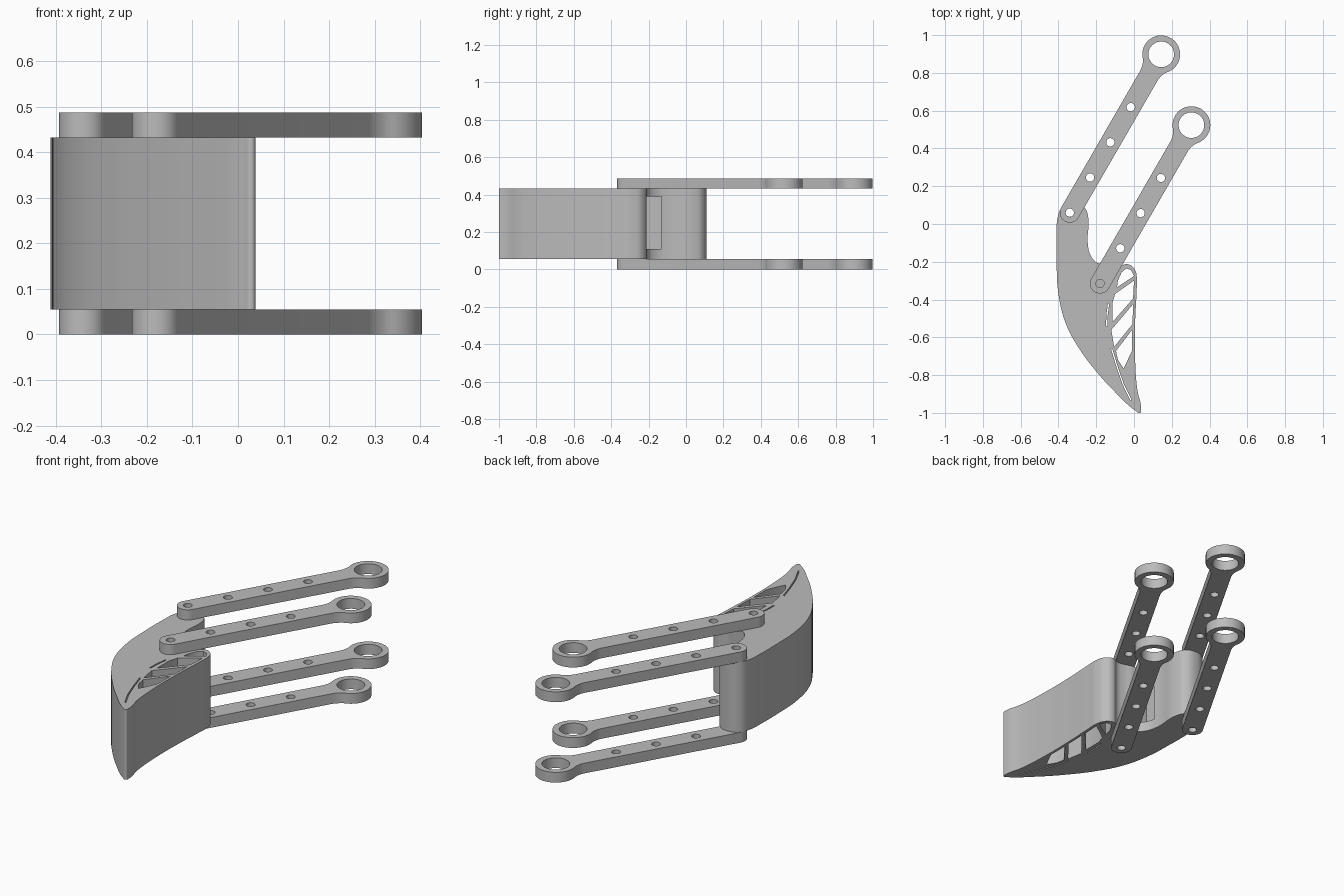
import bpy, bmesh
from math import pi, sin, cos, radians
from mathutils import Matrix

cube = bpy.data.objects.get("Cube")
if cube:
    bpy.data.objects.remove(cube, do_unlink=True)

grey = bpy.data.materials.new("plain grey")
grey.use_nodes = True
grey.diffuse_color = (0.5, 0.5, 0.5, 1)
grey.node_tree.nodes["Principled BSDF"].inputs["Base Color"].default_value = (0.5, 0.5, 0.5, 1)


def arc(cx, cy, r, a0, a1, n):
    return [(cx + r * cos(radians(a0 + (a1 - a0) * i / n)),
             cy + r * sin(radians(a0 + (a1 - a0) * i / n))) for i in range(n + 1)]


def circle(cx, cy, r, n=32):
    return arc(cx, cy, r, 0, 360, n)[:-1]


def plate(name, outline, holes, z0, z1, smooth=False):
    """Extrude an outline with holes between two heights."""
    cu = bpy.data.curves.new(name, 'CURVE')
    cu.dimensions, cu.fill_mode = '2D', 'BOTH'
    cu.extrude, cu.resolution_u = (z1 - z0) / 2, 8
    for i, loop in enumerate([outline] + holes):
        if i == 0 and smooth:
            sp = cu.splines.new('BEZIER')
            sp.bezier_points.add(len(loop) - 1)
            for bp, p in zip(sp.bezier_points, loop):
                bp.co = (*p, 0)
                bp.handle_left_type = bp.handle_right_type = 'AUTO'
        else:
            sp = cu.splines.new('POLY')
            sp.points.add(len(loop) - 1)
            for pt, p in zip(sp.points, loop):
                pt.co = (*p, 0, 1)
        sp.use_cyclic_u = True
    tmp = bpy.data.objects.new(name + "_curve", cu)
    bpy.context.collection.objects.link(tmp)
    bpy.context.view_layer.update()
    deps = bpy.context.evaluated_depsgraph_get()
    me = bpy.data.meshes.new_from_object(tmp.evaluated_get(deps))
    bpy.data.objects.remove(tmp, do_unlink=True)
    bm = bmesh.new()
    bm.from_mesh(me)
    bmesh.ops.remove_doubles(bm, verts=bm.verts, dist=1e-5)
    bmesh.ops.translate(bm, verts=bm.verts, vec=(0, 0, (z0 + z1) / 2))
    bmesh.ops.recalc_face_normals(bm, faces=bm.faces)
    bm.to_mesh(me)
    bm.free()
    me.materials.clear()
    me.materials.append(grey)
    ob = bpy.data.objects.new(name, me)
    bpy.context.collection.objects.link(ob)
    return ob


def finish(ob):
    bpy.ops.object.select_all(action='DESELECT')
    ob.select_set(True)
    bpy.context.view_layer.objects.active = ob
    bpy.ops.object.shade_smooth_by_angle(angle=radians(30))


# Link arms: round pivot end, straight bar, large ring end
L, W = 0.968, 0.053
pivots = {"rear": (-0.34, 0.06), "front": (-0.18, -0.315)}
neck = [(L - 0.125, W), (L - 0.105, W + 0.003), (L - 0.085, W + 0.01)]
arm_outline = (arc(0, 0, W, 90, 270, 20) + [(x, -y) for x, y in neck]
               + arc(L, 0, 0.1, -135, 135, 40) + neck[::-1])
for end, (px, py) in pivots.items():
    for level, z0, z1 in (("lower", 0, 0.055), ("upper", 0.432, 0.487)):
        holes = [circle(0.215 * i, 0, 0.022, 20) for i in range(4)]
        arm = plate(f"{level}_{end}_arm", arm_outline, holes + [circle(L, 0, 0.068)], z0, z1)
        arm.data.transform(Matrix.Translation((px, py, 0)) @ Matrix.Rotation(pi / 3, 4, 'Z'))
        finish(arm)

# Curved body: outer sweep, pointed tip, straight inner wall, arch and notch
body_outline = [
    (-0.403, 0.04), (-0.41, -0.05), (-0.41, -0.2), (-0.4, -0.37), (-0.36, -0.53),
    (-0.29, -0.66), (-0.2, -0.78), (-0.1, -0.89), (0.01, -0.99), (0.033, -1.0),
    (0.038, -0.98), (0.018, -0.88), (0.006, -0.72), (0.006, -0.52), (0.014, -0.35),
    (0.015, -0.28), (0, -0.235), (-0.04, -0.212), (-0.08, -0.228), (-0.12, -0.225),
    (-0.16, -0.213), (-0.195, -0.205), (-0.23, -0.165), (-0.245, -0.1),
    (-0.243, 0.04), (-0.265, 0.09), (-0.325, 0.11), (-0.38, 0.09)]
# Openings between the diagonal struts
windows = [
    [(-0.065, -0.255), (-0.04, -0.235), (-0.015, -0.245), (0, -0.275), (-0.09, -0.335), (-0.085, -0.3)],
    [(0, -0.3), (-0.005, -0.395), (-0.115, -0.52), (-0.115, -0.42), (-0.1, -0.37)],
    [(-0.005, -0.425), (-0.008, -0.53), (-0.105, -0.65), (-0.12, -0.56)],
    [(-0.01, -0.56), (-0.01, -0.67), (-0.055, -0.765), (-0.085, -0.72), (-0.095, -0.672)]]


def slit(path, w=0.007):
    return path + [(x + w, y) for x, y in reversed(path)]


slits = [slit([(-0.138, -0.42), (-0.146, -0.48), (-0.148, -0.54)]),
         slit([(-0.122, -0.66), (-0.095, -0.75), (-0.06, -0.85), (-0.018, -0.935)])]
body = plate("curved_body", body_outline,
             windows + slits + [circle(*pivots["rear"], 0.022, 20)], 0.055, 0.432, smooth=True)

# Rectangular recess in the notch wall
bpy.ops.mesh.primitive_cube_add(size=1, location=(-0.22, -0.17, 0.25))
cutter = bpy.context.object
cutter.name = "recess_cutter"
cutter.scale = (0.08, 0.08, 0.28)
cutter.hide_render = True
cutter.data.materials.append(grey)
mod = body.modifiers.new("recess", 'BOOLEAN')
mod.object, mod.operation, mod.solver = cutter, 'DIFFERENCE', 'EXACT'
bpy.context.view_layer.objects.active = body
bpy.ops.object.modifier_apply(modifier=mod.name)
bpy.data.objects.remove(cutter, do_unlink=True)
finish(body)
